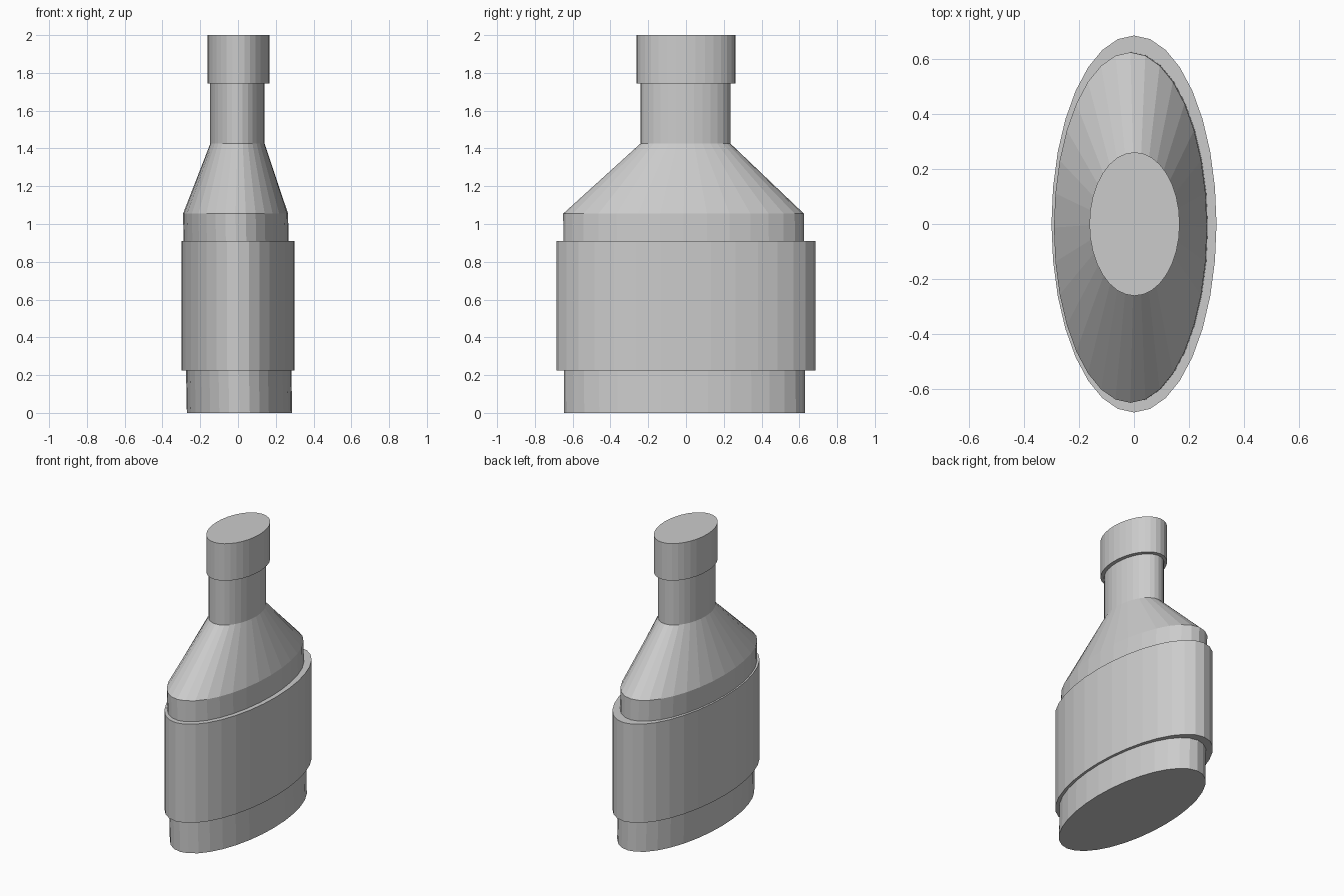
import bpy, bmesh
from math import cos, sin, tau

if "Cube" in bpy.data.objects:
    bpy.data.objects.remove(bpy.data.objects["Cube"])

SIDES = 32


def loft(name, rings):
    """Closed oval loft; each ring is (centre x, centre y, radius x, radius y, z)."""
    bm = bmesh.new()
    loops = []
    for cx, cy, rx, ry, z in rings:
        loops.append([bm.verts.new((cx + rx * cos(tau * i / SIDES),
                                    cy + ry * sin(tau * i / SIDES), z))
                      for i in range(SIDES)])
    for low, high in zip(loops, loops[1:]):
        for i in range(SIDES):
            j = (i + 1) % SIDES
            bm.faces.new((low[i], low[j], high[j], high[i]))
    bm.faces.new(loops[0][::-1])
    bm.faces.new(loops[-1])
    mesh = bpy.data.meshes.new(name)
    bm.to_mesh(mesh)
    bm.free()
    obj = bpy.data.objects.new(name, mesh)
    bpy.context.collection.objects.link(obj)
    return obj


# Bottle: slightly leaning oval body, sloped shoulder and straight neck
loft("bottle", [
    (0.008, -0.008, 0.279, 0.638, 0.0),
    (-0.013, -0.013, 0.278, 0.637, 1.055),
    (-0.003, -0.003, 0.144, 0.239, 1.425),
    (-0.003, -0.003, 0.144, 0.239, 1.76),
])

# Wide label wrapped around the body
loft("label_band", [(0, 0, 0.30, 0.685, 0.225), (0, 0, 0.30, 0.685, 0.91)])

# Cap on the neck
loft("cap", [(0.002, 0, 0.164, 0.261, 1.743), (0.002, 0, 0.164, 0.261, 2.0)])
